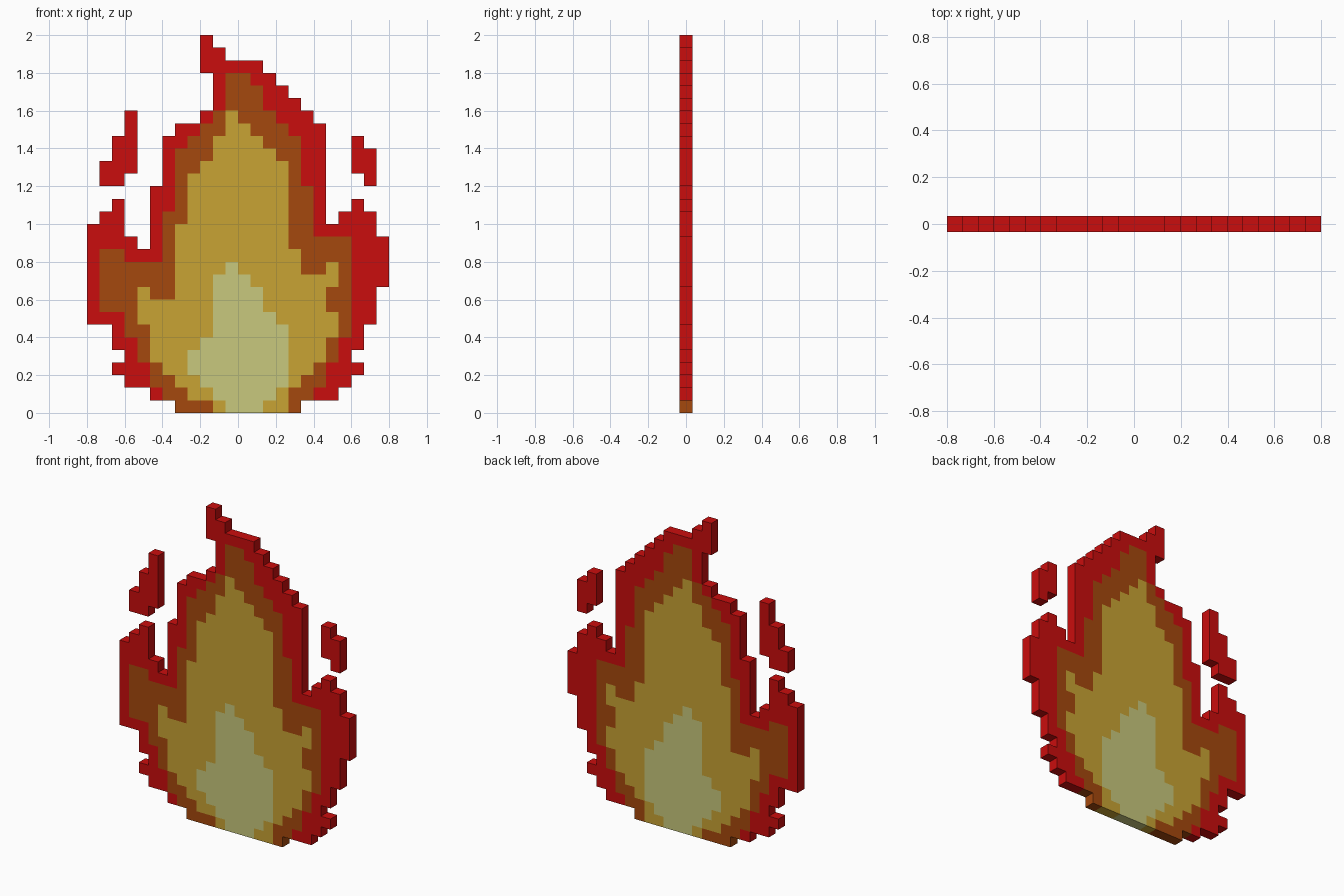
import bpy, bmesh

if "Cube" in bpy.data.objects:
    bpy.data.objects.remove(bpy.data.objects["Cube"])

CELL = 2 / 30          # pixel size: 24 columns x 30 rows
HALF = CELL / 2        # half of the sheet thickness


def material(name, rgb):
    m = bpy.data.materials.new(name)
    m.diffuse_color = (*rgb, 1)
    m.use_nodes = True
    m.node_tree.nodes["Principled BSDF"].inputs["Base Color"].default_value = m.diffuse_color
    return m


MATS = [material("flame_red", (0.59, 0.004, 0.004)),
        material("ember_brown", (0.376, 0.066, 0.004)),
        material("flame_gold", (0.578, 0.366, 0.034)),
        material("core_pale_yellow", (0.578, 0.578, 0.205))]

# Blocks are (first column, end column, first row, end row)
OUTER = [(7, 17, 0, 1), (5, 20, 1, 2), (3, 21, 2, 5), (2, 22, 3, 4), (2, 22, 5, 7),
         (0, 23, 7, 10), (0, 24, 10, 13),
         (0, 3, 13, 15), (3, 4, 13, 14), (1, 3, 15, 16), (2, 3, 16, 17),      # left tongue
         (5, 24, 13, 14), (5, 23, 14, 15), (20, 23, 15, 16), (21, 22, 16, 17),  # right tongue
         (5, 19, 15, 18), (6, 19, 18, 22), (7, 19, 22, 23), (9, 18, 23, 24),
         (10, 17, 24, 25), (10, 16, 25, 26), (10, 15, 26, 27),
         (9, 14, 27, 28), (9, 11, 28, 29), (9, 10, 29, 30)]                   # tip
BROWN = [(7, 17, 0, 1), (6, 18, 1, 2), (5, 19, 2, 4), (4, 20, 4, 6), (3, 21, 6, 8),
         (1, 21, 8, 12), (1, 3, 12, 13), (6, 21, 12, 14), (6, 18, 14, 16),
         (7, 18, 16, 18), (7, 17, 18, 21), (8, 17, 21, 22), (9, 16, 22, 23),
         (10, 15, 23, 24), (11, 14, 24, 26), (11, 13, 26, 27)]
GOLD = [(10, 16, 0, 1), (8, 16, 1, 2), (7, 17, 2, 3), (6, 18, 3, 4), (5, 19, 4, 6),
        (5, 20, 6, 7), (4, 20, 7, 8), (4, 19, 8, 9), (4, 5, 9, 10), (7, 19, 9, 10),
        (7, 20, 10, 11), (19, 20, 11, 12), (7, 17, 11, 13), (7, 16, 13, 15),
        (8, 16, 15, 19), (9, 16, 19, 20), (10, 15, 20, 21), (10, 14, 21, 22),
        (11, 13, 22, 23), (11, 12, 23, 24)]
PALE = [(11, 14, 0, 1), (10, 15, 1, 2), (9, 16, 2, 3), (8, 16, 3, 5), (9, 16, 5, 6),
        (10, 16, 6, 7), (10, 15, 7, 8), (10, 14, 8, 10), (10, 13, 10, 11), (11, 12, 11, 12)]
LEFT_SPARK = [(1, 3, 18, 20), (2, 4, 19, 22), (3, 4, 22, 24)]
RIGHT_SPARK = [(22, 23, 18, 19), (21, 23, 19, 21), (21, 22, 21, 22)]


def build(name, layers):
    """Sheet of square cells; each later layer recolours the cells it covers."""
    cells = {}
    for index, blocks in enumerate(layers):
        for c0, c1, r0, r1 in blocks:
            for c in range(c0, c1):
                for r in range(r0, r1):
                    cells[c, r] = index
    bm = bmesh.new()
    verts = {}

    def vert(c, side, r):
        if (c, side, r) not in verts:
            verts[c, side, r] = bm.verts.new(((c - 12) * CELL, side * HALF, r * CELL))
        return verts[c, side, r]

    for (c, r), mat in cells.items():
        loop = [(c, r), (c + 1, r), (c + 1, r + 1), (c, r + 1)]
        beyond = [(c, r - 1), (c + 1, r), (c, r + 1), (c - 1, r)]
        faces = [[vert(x, -1, z) for x, z in loop],
                 [vert(x, 1, z) for x, z in reversed(loop)]]
        for i in range(4):
            if beyond[i] not in cells:      # rim face on an open side
                (ax, az), (bx, bz) = loop[i], loop[(i + 1) % 4]
                faces.append([vert(ax, -1, az), vert(ax, 1, az),
                              vert(bx, 1, bz), vert(bx, -1, bz)])
        for f in faces:
            bm.faces.new(f).material_index = mat
    bmesh.ops.recalc_face_normals(bm, faces=bm.faces[:])
    mesh = bpy.data.meshes.new(name)
    bm.to_mesh(mesh)
    bm.free()
    for m in MATS[:len(layers)]:
        mesh.materials.append(m)
    bpy.context.collection.objects.link(bpy.data.objects.new(name, mesh))


# Main flame and the two loose sparks
build("flame_body", [OUTER, BROWN, GOLD, PALE])
build("left_spark", [LEFT_SPARK])
build("right_spark", [RIGHT_SPARK])
